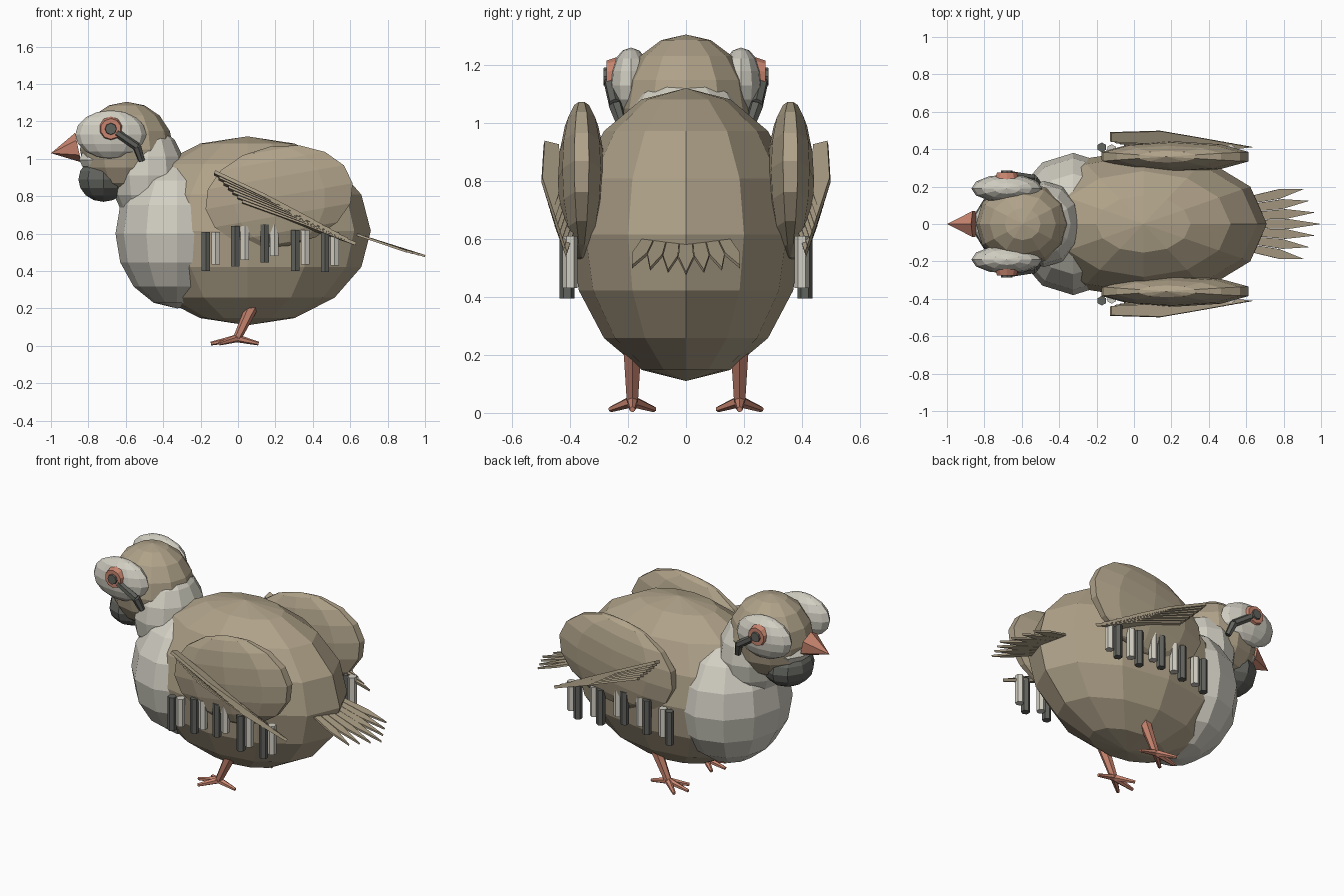
import bpy, bmesh, math
from mathutils import Vector, Matrix

if "Cube" in bpy.data.objects:
    bpy.data.objects.remove(bpy.data.objects["Cube"])


def material(name, rgb):
    m = bpy.data.materials.new(name)
    m.diffuse_color = (*rgb, 1)
    m.use_nodes = True
    m.node_tree.nodes["Principled BSDF"].inputs["Base Color"].default_value = m.diffuse_color
    return m


BROWN = material("warm_brown", (0.43, 0.36, 0.25))
PALE = material("pale_grey", (0.64, 0.62, 0.54))
DARK = material("charcoal", (0.12, 0.125, 0.11))
CORAL = material("coral", (0.58, 0.235, 0.16))


def finish(bm, name, mat):
    bmesh.ops.recalc_face_normals(bm, faces=bm.faces[:])
    me = bpy.data.meshes.new(name)
    bm.to_mesh(me)
    bm.free()
    me.materials.append(mat)
    ob = bpy.data.objects.new(name, me)
    bpy.context.collection.objects.link(ob)
    return ob


def ellipsoid(name, centre, radii, mat, segments=12, rings=8, tilt=0):
    bm = bmesh.new()
    bmesh.ops.create_uvsphere(
        bm, u_segments=segments, v_segments=rings, radius=1,
        matrix=Matrix.Translation(centre) @ Matrix.Rotation(math.radians(tilt), 4, 'Y')
        @ Matrix.Diagonal((*radii, 1)))
    return finish(bm, name, mat)


def add_rod(bm, a, b, r1, r2, sides=6):
    a, b = Vector(a), Vector(b)
    rot = (b - a).to_track_quat('Z', 'Y').to_matrix().to_4x4()
    bmesh.ops.create_cone(bm, cap_ends=True, segments=sides, radius1=r1, radius2=r2,
                          depth=(b - a).length,
                          matrix=Matrix.Translation((a + b) / 2) @ rot)


def rods(name, parts, mat, sides=6):
    bm = bmesh.new()
    for a, b, r1, r2 in parts:
        add_rod(bm, a, b, r1, r2, sides)
    return finish(bm, name, mat)


def add_blade(bm, root, tip, across, root_w, mid_w, thick=0.012):
    # Pointed leaf-shaped plate, widest near its middle
    root, tip, across = Vector(root), Vector(tip), Vector(across).normalized()
    mid = root.lerp(tip, 0.55)
    n = (tip - root).cross(across).normalized() * thick / 2
    outline = [root - across * root_w, mid - across * mid_w, tip,
               mid + across * mid_w, root + across * root_w]
    top = [bm.verts.new(p + n) for p in outline]
    low = [bm.verts.new(p - n) for p in outline]
    bm.faces.new(top)
    bm.faces.new(low[::-1])
    for i in range(5):
        j = (i + 1) % 5
        bm.faces.new((top[i], low[i], low[j], top[j]))


# Rounded body masses
ellipsoid("body", (0.05, 0, 0.615), (0.66, 0.40, 0.505), BROWN)
ellipsoid("breast", (-0.325, 0, 0.60), (0.33, 0.38, 0.40), PALE)
ellipsoid("neck", (-0.48, 0, 0.91), (0.20, 0.23, 0.27), PALE)
ellipsoid("head", (-0.595, 0, 1.05), (0.25, 0.225, 0.255), BROWN)
ellipsoid("throat", (-0.73, 0, 0.995), (0.125, 0.15, 0.07), PALE, 10, 6)
ellipsoid("chin_bib", (-0.72, 0, 0.89), (0.14, 0.165, 0.12), DARK, 10, 8)

# Beak, drooping slightly
rods("beak", [((-0.855, 0, 1.06), (-1.0, 0, 1.03), 0.08, 0)], CORAL)

# Fanned tail
bm = bmesh.new()
for i in range(-3, 4):
    k = abs(i)
    add_blade(bm, (0.62, i * 0.043, 0.60), (1.0 - 0.032 * k, i * 0.062, 0.48 + 0.008 * k),
              (0, 1, 0), 0.02, 0.026)
finish(bm, "tail_feathers", BROWN)

for s, side in ((-1, "right"), (1, "left")):
    # Face markings and eye
    ellipsoid(side + "_cheek_patch", (-0.68, s * 0.19, 1.13), (0.19, 0.075, 0.13), PALE, 12, 8)
    rods(side + "_eye_ring", [((-0.68, s * 0.235, 1.16), (-0.68, s * 0.275, 1.16), 0.068, 0.055)],
         CORAL, 10)
    rods(side + "_pupil", [((-0.68, s * 0.25, 1.16), (-0.68, s * 0.285, 1.16), 0.037, 0.03)],
         DARK, 8)
    path = [(-0.65, s * 0.262, 1.14), (-0.54, s * 0.245, 1.065), (-0.515, s * 0.22, 0.99)]
    rods(side + "_eye_stripe", [(path[0], path[1], 0.022, 0.022),
                                (path[1], path[2], 0.024, 0.018)], DARK)

    # Folded wing with long flight feathers
    ellipsoid(side + "_wing", (0.22, s * 0.36, 0.80), (0.42, 0.082, 0.27), BROWN, 10, 8, tilt=-10)
    bm = bmesh.new()
    for i in range(7):
        add_blade(bm, (-0.125 + 0.025 * i, s * (0.465 - 0.007 * i), 0.925 - 0.026 * i),
                  (0.36 + 0.045 * i, s * (0.46 - 0.008 * i), 0.69 - 0.024 * i),
                  (0, s, 0.25), 0.025, 0.036, 0.018)
    finish(bm, side + "_flight_feathers", BROWN)

    # Flank bars in dark and pale pairs
    tops = ((-0.172, 0.61, 0.40), (-0.015, 0.64, 0.425), (0.142, 0.65, 0.445),
            (0.307, 0.62, 0.40), (0.465, 0.61, 0.395))
    rods(side + "_dark_flank_bars",
         [((x, s * 0.41, lo), (x, s * 0.41, hi), 0.026, 0.026) for x, hi, lo in tops], DARK)
    rods(side + "_pale_flank_bars",
         [((x + 0.052, s * 0.40, lo + 0.035), (x + 0.052, s * 0.40, hi), 0.026, 0.026)
          for x, hi, lo in tops], PALE)

    # Leg and four toes
    y = s * 0.185
    hub = (-0.005, y, 0.04)
    limbs = [((0.08, y, 0.22), hub, 0.035, 0.022)]
    for tx, ty in ((-0.145, 0), (-0.10, -0.075), (-0.10, 0.075), (0.11, 0)):
        limbs.append((hub, (tx, y + ty, 0.012), 0.021, 0.01))
    rods(side + "_leg", limbs, CORAL)
